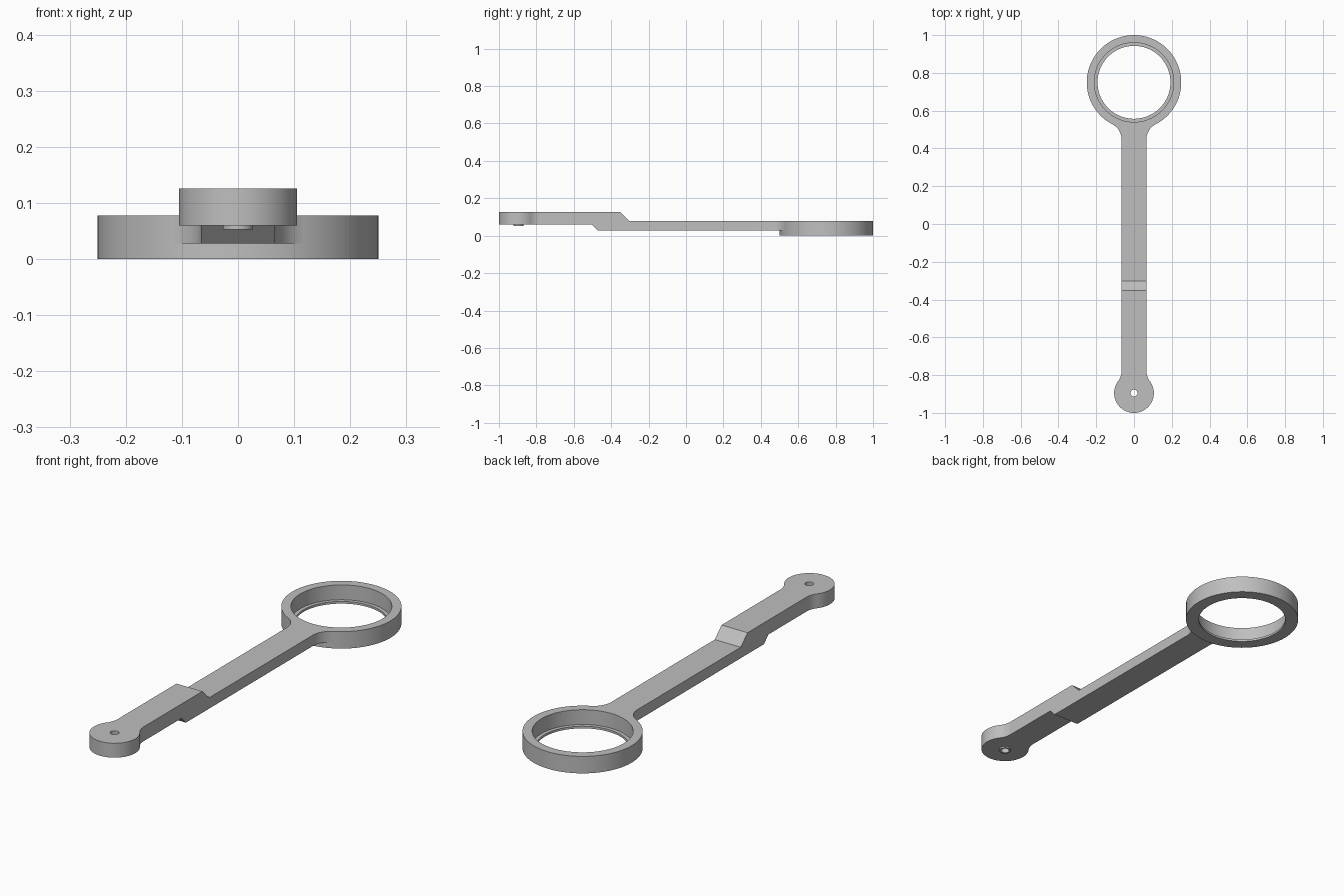
import bpy
import bmesh
from math import cos, sin, pi, sqrt, atan2, radians

cube = bpy.data.objects.get("Cube")
if cube:
    bpy.data.objects.remove(cube, do_unlink=True)

grey = bpy.data.materials.new("light grey")
grey.use_nodes = True
colour = (0.52, 0.52, 0.52, 1)
grey.diffuse_color = colour
grey.node_tree.nodes["Principled BSDF"].inputs["Base Color"].default_value = colour

RING_Y, RING_R, RING_TOP = 0.75, 0.25, 0.078
EYE_Y, EYE_R = -0.895, 0.105
HALF_WIDTH = 0.066


def prism(name, points, offset):
    """Extrude a closed outline of 3D points along an offset."""
    bm = bmesh.new()
    face = bm.faces.new([bm.verts.new(p) for p in points])
    new = bmesh.ops.extrude_face_region(bm, geom=[face])["geom"]
    verts = [v for v in new if isinstance(v, bmesh.types.BMVert)]
    bmesh.ops.translate(bm, verts=verts, vec=offset)
    bmesh.ops.recalc_face_normals(bm, faces=bm.faces)
    mesh = bpy.data.meshes.new(name)
    bm.to_mesh(mesh)
    bm.free()
    mesh.materials.append(grey)
    obj = bpy.data.objects.new(name, mesh)
    bpy.context.collection.objects.link(obj)
    return obj


def disc(name, y, r, z0, z1, n=128):
    ring = [(r * cos(2 * pi * i / n), y + r * sin(2 * pi * i / n), z0) for i in range(n)]
    return prism(name, ring, (0, 0, z1 - z0))


def combine(target, tool, operation):
    """Apply a boolean and remove the tool."""
    mod = target.modifiers.new("join", "BOOLEAN")
    mod.operation, mod.object, mod.solver = operation, tool, "EXACT"
    bpy.context.view_layer.objects.active = target
    bpy.ops.object.modifier_apply(modifier=mod.name)
    bpy.data.objects.remove(tool, do_unlink=True)


def fillet(cy, r, f, side, n=12):
    """Arc on the +x edge from a round end (side = direction to the arm) to the arm."""
    fx = HALF_WIDTH + f
    dy = sqrt((r + f) ** 2 - fx ** 2)
    end = atan2(dy, fx)
    return [(fx - f * cos(end * (1 - i / n)), cy + side * (dy - f * sin(end * (1 - i / n))))
            for i in range(n + 1)]


# Plan outline: round eye, fillets, straight arm, ending inside the ring
eye_fillet = fillet(EYE_Y, EYE_R, 0.09, 1)
start = atan2(eye_fillet[0][1] - EYE_Y, eye_fillet[0][0])
eye_arc = [(EYE_R * cos(a), EYE_Y + EYE_R * sin(a))
           for a in [-pi / 2 + (start + pi / 2) * i / 40 for i in range(40)]]
right = eye_arc + eye_fillet + fillet(RING_Y, RING_R, 0.09, -1)[::-1]
outline = right + [(0, RING_Y)] + [(-x, y) for x, y in right[:0:-1]]
arm = prism("cranked_arm", [(x, y, -0.1) for x, y in outline], (0, 0, 0.4))

# Side profile with the step between the two levels
side = [(-1.1, 0.06), (-0.503, 0.06), (-0.472, 0.028), (RING_Y + 0.1, 0.028),
        (RING_Y + 0.1, RING_TOP), (-0.303, RING_TOP), (-0.352, 0.126), (-1.1, 0.126)]
combine(arm, prism("side_profile", [(-0.4, y, z) for y, z in side], (0.8, 0, 0)), "INTERSECT")

# Ring with a stepped bore, leaving a thin lip at the bottom
combine(arm, disc("ring", RING_Y, RING_R, 0, RING_TOP), "UNION")
combine(arm, disc("bore", RING_Y, 0.21, 0.01, 0.3), "DIFFERENCE")
combine(arm, disc("lip_bore", RING_Y, 0.193, -0.1, 0.3), "DIFFERENCE")

# Small boss under the eye and a hole through both
combine(arm, disc("boss", EYE_Y, 0.027, 0.053, 0.08, 32), "UNION")
combine(arm, disc("pin_hole", EYE_Y, 0.0185, -0.1, 0.3, 32), "DIFFERENCE")

bpy.ops.object.select_all(action="DESELECT")
arm.select_set(True)
bpy.context.view_layer.objects.active = arm
bpy.ops.object.shade_smooth_by_angle(angle=radians(30))
